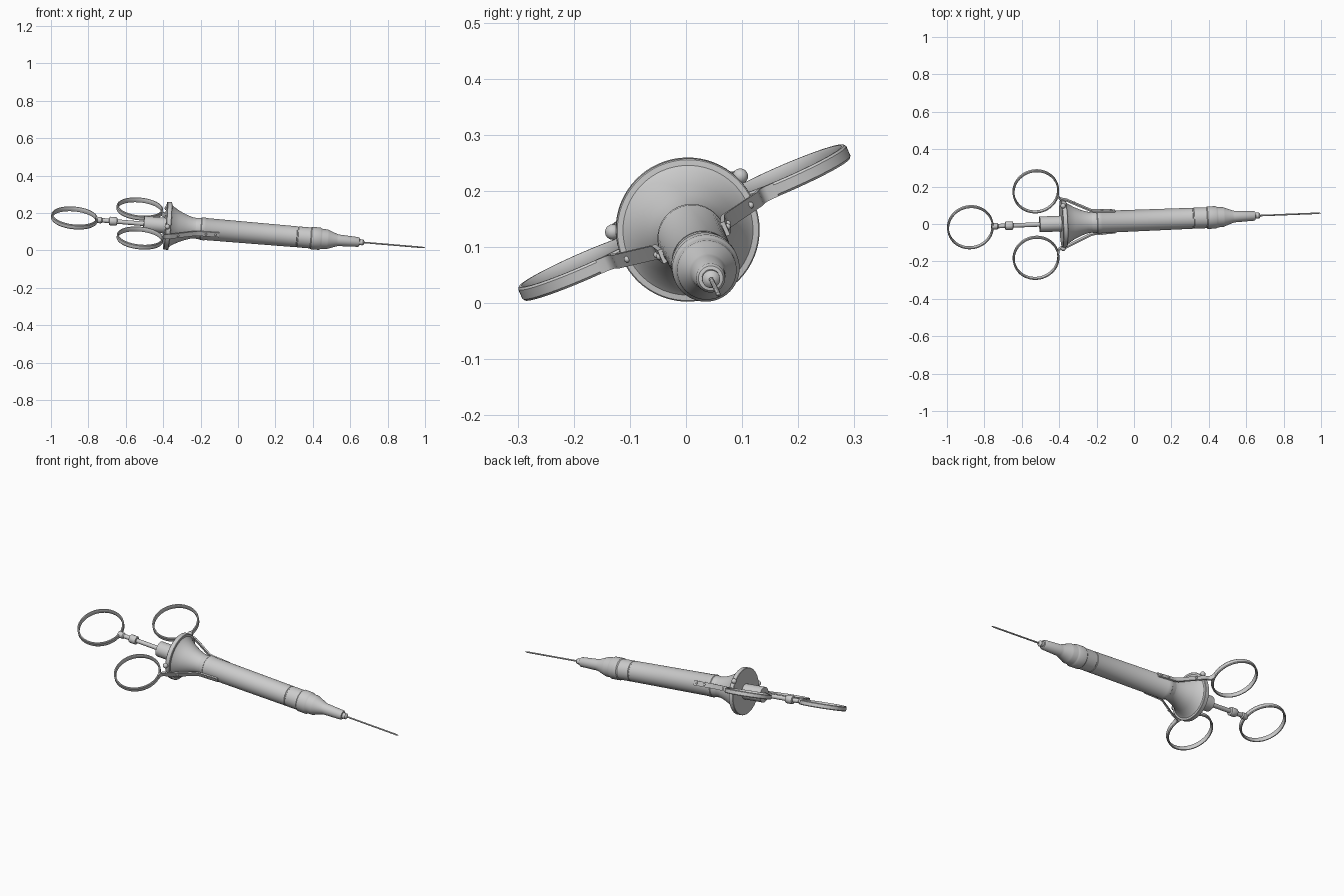
import bpy, bmesh
from math import cos, sin, pi, radians
from mathutils import Vector, Matrix

if "Cube" in bpy.data.objects:
    bpy.data.objects.remove(bpy.data.objects["Cube"])

# Tool frame: local X runs along the barrel, local Y toward the finger rings
X = Vector((1.37, 0.055, -0.116)).normalized()
W = Vector((0, cos(radians(23.6)), sin(radians(23.6))))
Y = (W - X * W.dot(X)).normalized()
Z = X.cross(Y)
FRAME = Matrix((X, Y, Z)).transposed().to_4x4()
FRAME.translation = Vector((-0.375, 0.003, 0.131))


def finish(bm, name, angle=35):
    bmesh.ops.remove_doubles(bm, verts=bm.verts, dist=1e-6)
    bmesh.ops.recalc_face_normals(bm, faces=bm.faces)
    me = bpy.data.meshes.new(name)
    bm.to_mesh(me)
    bm.free()
    ob = bpy.data.objects.new(name, me)
    bpy.context.collection.objects.link(ob)
    ob.matrix_world = FRAME
    bpy.ops.object.select_all(action='DESELECT')
    ob.select_set(True)
    bpy.context.view_layer.objects.active = ob
    bpy.ops.object.shade_smooth_by_angle(angle=radians(angle))
    return ob


def lathe(name, profile, seg=48, closed=False, axis='X', center=(0, 0, 0)):
    """Revolve (along, radius) points around an axis."""
    bm = bmesh.new()
    rings = []
    for i in range(seg):
        a = 2 * pi * i / seg
        row = []
        for t, r in profile:
            p = (t, r * cos(a), r * sin(a)) if axis == 'X' else (r * cos(a), r * sin(a), t)
            row.append(bm.verts.new(Vector(p) + Vector(center)))
        rings.append(row)
    n = len(profile)
    for i in range(seg):
        a, b = rings[i], rings[(i + 1) % seg]
        for j in range(n if closed else n - 1):
            k = (j + 1) % n
            bm.faces.new((a[j], a[k], b[k], b[j]))
    if not closed:
        bm.faces.new([r[0] for r in rings])
        bm.faces.new([r[-1] for r in rings])
    return finish(bm, name)


def grip_ring(name, center):
    prof = [(-.013, .117), (-.013, .122), (-.009, .125), (.009, .125),
            (.013, .122), (.013, .117), (.009, .115), (-.009, .115)]
    return lathe(name, prof, 64, True, 'Z', center)


def strap(name, path, side, width, thick):
    """Flat bar following an x-y path."""
    bm = bmesh.new()
    pts = [Vector((x, y)) for x, y in path]
    rows = []
    for i, p in enumerate(pts):
        d = (pts[min(i + 1, len(pts) - 1)] - pts[max(i - 1, 0)]).normalized()
        o = Vector((-d.y, d.x)) * thick / 2
        rows.append([bm.verts.new((q.x, q.y * side, z)) for q, z in
                     ((p - o, -width / 2), (p + o, -width / 2), (p + o, width / 2), (p - o, width / 2))])
    for a, b in zip(rows, rows[1:]):
        for j in range(4):
            k = (j + 1) % 4
            bm.faces.new((a[j], a[k], b[k], b[j]))
    bm.faces.new(rows[0])
    bm.faces.new(rows[-1])
    return finish(bm, name)


def knob(name, pos, r):
    bm = bmesh.new()
    bmesh.ops.create_uvsphere(bm, u_segments=16, v_segments=8, radius=r,
                              matrix=Matrix.Translation(pos))
    return finish(bm, name, 60)


# Guard flange with flared cone and rear guide tube
lathe("guard_cone", [(-.130, .036), (-.130, .042), (-.014, .042), (-.014, .126), (-.012, .128),
                     (.010, .128), (.012, .126), (.013, .116), (.022, .106), (.055, .086),
                     (.090, .070), (.125, .058), (.150, .055), (.185, .056)], 64)
# Barrel with collars, stepped down to the nozzle
lathe("barrel", [(.145, .055), (.175, .058), (.178, .061), (.200, .061), (.203, .059),
                 (.690, .056), (.692, .054), (.696, .054), (.698, .056),
                 (.765, .056), (.770, .060), (.815, .060), (.822, .056), (.828, .054),
                 (.855, .053), (.862, .050), (.905, .034), (.915, .031), (1.022, .026),
                 (1.028, .022), (1.030, .014)], 64)
# Needle hub and needle
lathe("needle_hub", [(1.02, .016), (1.047, .016), (1.051, .013), (1.056, .005)], 24)
lathe("needle", [(1.04, .0042), (1.365, .0042), (1.381, .001)], 12)
# Plunger rod with bead collar and end clamp
lathe("plunger_rod", [(-.385, .012), (-.12, .012)], 24)
lathe("plunger_collar", [(-.316, .013), (-.314, .021), (-.310, .023), (-.278, .023),
                         (-.274, .021), (-.272, .013)], 24)
lathe("ring_clamp", [(-.390, .012), (-.388, .017), (-.358, .017), (-.352, .012)], 24)
grip_ring("thumb_ring", (-.502, 0, 0))

# Finger rings, straps, rivets and rim knobs on both sides
for side, tag in ((1, "left"), (-1, "right")):
    grip_ring("finger_ring_" + tag, (-.150, .194 * side, 0))
    path = [(.275, .061), (.195, .065), (.165, .066), (.145, .070), (.016, .135),
            (.004, .139), (-.010, .141), (-.022, .146), (-.029, .156), (-.031, .172)]
    strap("strap_" + tag, path, side, .026, .008)
    for i, (x, y) in enumerate(((.255, .066), (.205, .069), (.055, .120))):
        knob(f"rivet_{tag}_{i}", (x, y * side, 0), .006)
    knob("rim_knob_" + tag, (-.008, .124 * side, .049), .014)
